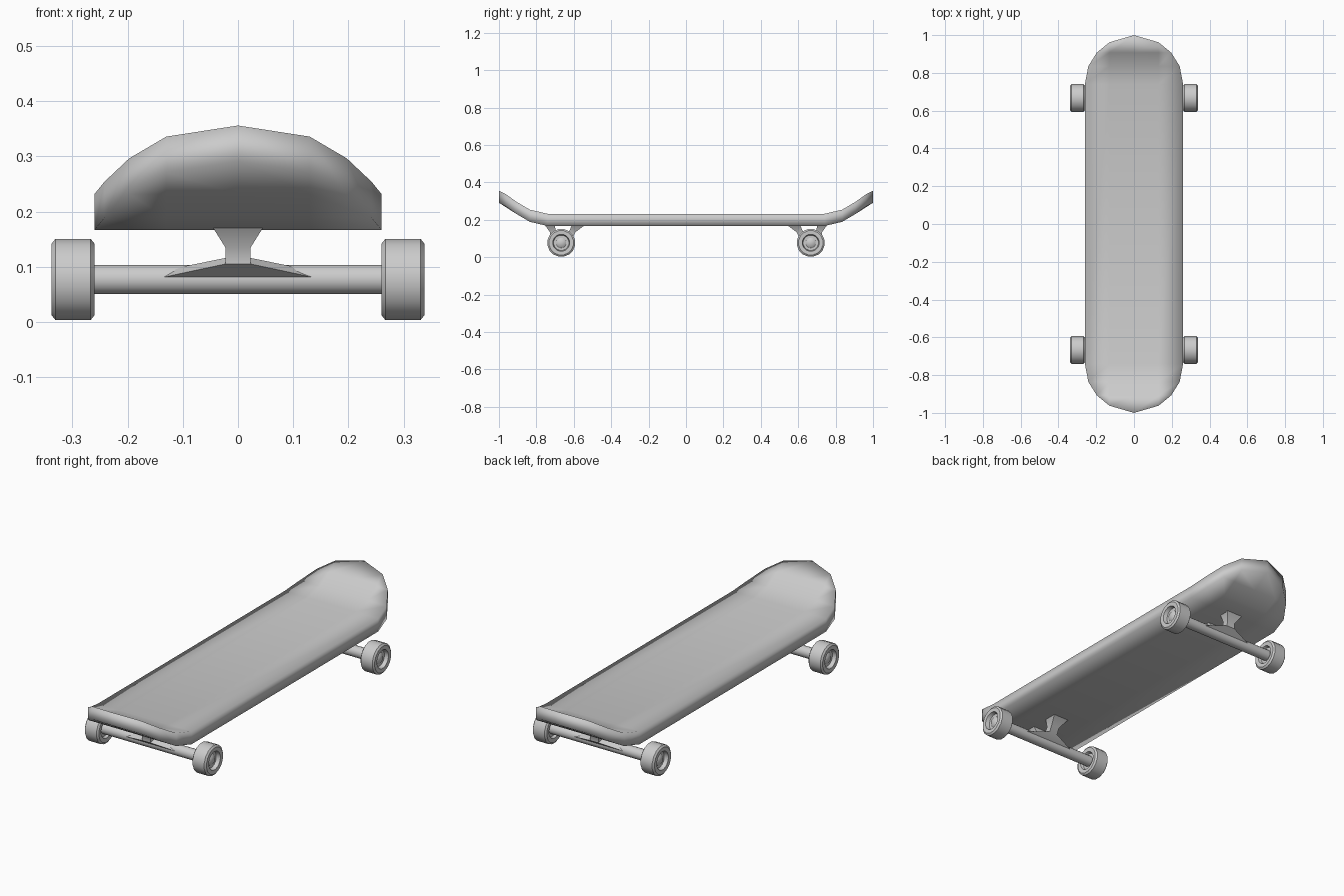
import bpy, bmesh, math

if "Cube" in bpy.data.objects:
    bpy.data.objects.remove(bpy.data.objects["Cube"])

WHEEL_Y, AXLE_Z = 0.667, 0.077


def finish(bm, name, angle=None):
    bmesh.ops.remove_doubles(bm, verts=bm.verts, dist=1e-5)
    bmesh.ops.recalc_face_normals(bm, faces=bm.faces)
    me = bpy.data.meshes.new(name)
    bm.to_mesh(me)
    bm.free()
    ob = bpy.data.objects.new(name, me)
    bpy.context.collection.objects.link(ob)
    bpy.ops.object.select_all(action='DESELECT')
    ob.select_set(True)
    bpy.context.view_layer.objects.active = ob
    if angle is None:
        bpy.ops.object.shade_smooth()
    else:
        bpy.ops.object.shade_smooth_by_angle(angle=math.radians(angle))
    return ob


def bridge(bm, rings):
    for a, b in zip(rings, rings[1:]):
        for i in range(len(a)):
            j = (i + 1) % len(a)
            bm.faces.new((a[i], a[j], b[j], b[i]))


def lathe_x(name, profile, sides, y, side=1, closed=False):
    """Revolve (x, radius) points about the axle line."""
    bm = bmesh.new()
    rings = []
    for x, r in profile:
        rings.append([bm.verts.new((side * x,
                                    y + r * math.cos(2 * math.pi * (k + .5) / sides),
                                    AXLE_Z + r * math.sin(2 * math.pi * (k + .5) / sides)))
                      for k in range(sides)])
    bridge(bm, rings + rings[:1] if closed else rings)
    if not closed:
        bm.faces.new(rings[0])
        bm.faces.new(rings[-1])
    return finish(bm, name, 40)


# deck: cross-sections with upturned, rounded ends
def deck_top(y):
    curve = [(0, .232), (.75, .232), (.82, .246), (.888, .283), (.965, .338), (1, .356)]
    y = abs(y)
    for (y0, z0), (y1, z1) in zip(curve, curve[1:]):
        if y <= y1:
            return z0 + (z1 - z0) * (y - y0) / (y1 - y0)
    return curve[-1][1]


half = [(.26, .74, .74), (.242, .835, .835), (.197, .907, .907), (.13, 1.0, .962)]
stations = [(w, -c, -e) for w, c, e in reversed(half)] + half
bm = bmesh.new()
rings = []
for w, yc, ye in stations:
    pts = [(-w, ye), (-.13, ye), (0, yc), (.13, ye), (w, ye)]
    top = [bm.verts.new((x, y, deck_top(y))) for x, y in pts]
    bottom = [bm.verts.new((x, y, deck_top(y) - .065)) for x, y in pts]
    rings.append((top, bottom))
for (t0, b0), (t1, b1) in zip(rings, rings[1:]):
    for i in range(4):
        bm.faces.new((t0[i], t0[i + 1], t1[i + 1], t1[i]))
        bm.faces.new((b0[i], b1[i], b1[i + 1], b0[i + 1]))
    for i in (0, 4):
        bm.faces.new((t0[i], t1[i], b1[i], b0[i]))
for t, b in (rings[0], rings[-1]):
    for i in range(4):
        bm.faces.new((t[i], t[i + 1], b[i + 1], b[i]))
bmesh.ops.dissolve_degenerate(bm, edges=bm.edges, dist=1e-5)
finish(bm, "deck")

# truck arms: (half width, lower (y, z), upper (y, z)) sections
outer_arm = [(.14, (.692, .08), (.675, .092)), (.023, (.727, .105), (.692, .116)),
             (.023, (.728, .135), (.698, .138)), (.046, (.755, .172), (.70, .172))]
inner_arm = [(.14, (.642, .08), (.659, .092)), (.023, (.605, .105), (.64, .116)),
             (.023, (.59, .135), (.625, .138)), (.046, (.54, .172), (.61, .172))]


def arm(name, sections, end):
    bm = bmesh.new()
    rings = []
    for hx, (ya, za), (yb, zb) in sections:
        rings.append([bm.verts.new(p) for p in ((-hx, end * ya, za), (hx, end * ya, za),
                                                (hx, end * yb, zb), (-hx, end * yb, zb))])
    bridge(bm, rings)
    bm.faces.new(rings[0])
    bm.faces.new(rings[-1])
    finish(bm, name, 40)


# wheel: closed ring profile with recessed faces
wheel = [(.275, .022), (.275, .041), (.262, .046), (.26, .066), (.267, .075), (.331, .075),
         (.338, .066), (.337, .046), (.318, .041), (.318, .022)]
axle = [(-.328, .016), (-.32, .027), (.32, .027), (.328, .016)]

for end, label in ((-1, "front"), (1, "back")):
    y = end * WHEEL_Y
    lathe_x(label + "_axle", axle, 16, y)
    arm(label + "_outer_arm", outer_arm, end)
    arm(label + "_inner_arm", inner_arm, end)
    for side, sname in ((-1, "left"), (1, "right")):
        lathe_x(f"{label}_{sname}_wheel", wheel, 16, y, side, closed=True)
